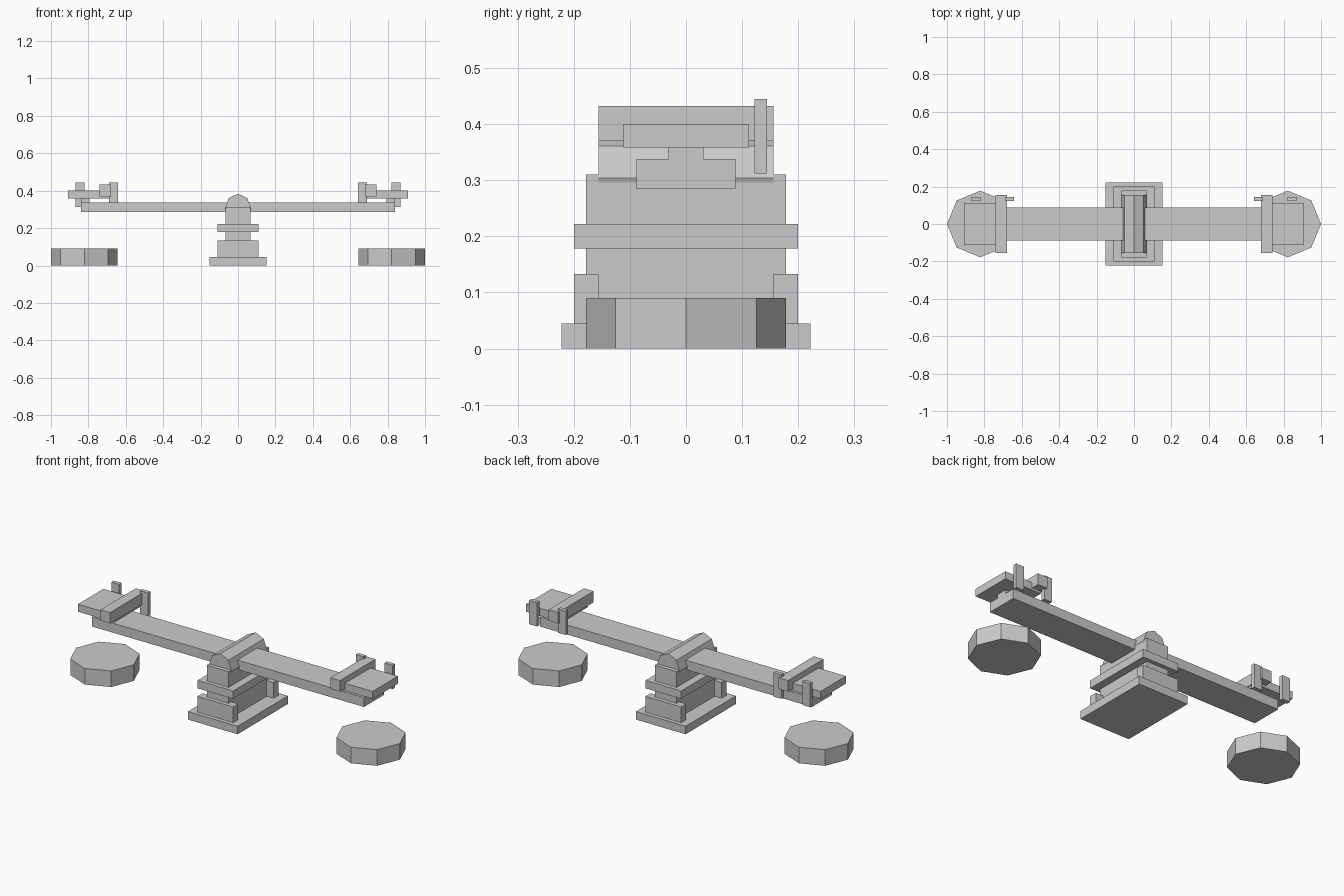
import bpy, math

if "Cube" in bpy.data.objects:
    bpy.data.objects.remove(bpy.data.objects["Cube"])

grey = bpy.data.materials.new("light_grey")
grey.diffuse_color = (0.6, 0.6, 0.6, 1)
grey.use_nodes = True
grey.node_tree.nodes["Principled BSDF"].inputs["Base Color"].default_value = grey.diffuse_color


def finish(name):
    ob = bpy.context.object
    ob.name = name
    bpy.ops.object.transform_apply(location=True, rotation=True, scale=True)
    ob.data.materials.append(grey)
    return ob


def box(name, x0, x1, y0, y1, z0, z1):
    bpy.ops.mesh.primitive_cube_add(
        size=1, location=((x0 + x1) / 2, (y0 + y1) / 2, (z0 + z1) / 2))
    bpy.context.object.scale = (x1 - x0, y1 - y0, z1 - z0)
    return finish(name)


def mirror_x(ob):
    # Repeat a part on the other end of the seesaw
    ob.modifiers.new("other_end", 'MIRROR').use_axis = (True, False, False)


# Central stand
box("base", -0.153, 0.153, -0.222, 0.222, 0, 0.045)
box("pillar", -0.067, 0.067, -0.178, 0.178, 0.045, 0.31)
box("collar", -0.11, 0.11, -0.2, 0.2, 0.178, 0.222)
box("front_foot", -0.11, 0.11, -0.2, -0.156, 0.045, 0.133)
box("back_foot", -0.11, 0.11, 0.156, 0.2, 0.045, 0.133)

# Eight-sided pivot bar lying across the top of the pillar
bpy.ops.mesh.primitive_cylinder_add(
    vertices=8, radius=1, depth=0.312, location=(0, 0, 0.304),
    rotation=(math.pi / 2, 0, 0))
bpy.context.object.scale = (0.07, 0.08, 1)
finish("pivot_bar")

# Plank
box("plank", -0.84, 0.84, -0.088, 0.088, 0.285, 0.338)

# Seat, handle and side posts, the same at both ends
mirror_x(box("seat_support", 0.795, 0.84, -0.031, 0.031, 0.33, 0.36))
mirror_x(box("seat", 0.685, 0.91, -0.112, 0.112, 0.358, 0.4))
mirror_x(box("handle", 0.68, 0.74, -0.156, 0.156, 0.37, 0.432))
mirror_x(box("outer_post", 0.82, 0.868, 0.122, 0.144, 0.312, 0.445))
mirror_x(box("inner_post", 0.642, 0.69, 0.122, 0.144, 0.312, 0.445))

# Octagonal landing pads on the ground
bpy.ops.mesh.primitive_cylinder_add(
    vertices=8, radius=0.178, depth=0.09, location=(0.822, 0, 0.045))
mirror_x(finish("landing_pad"))
